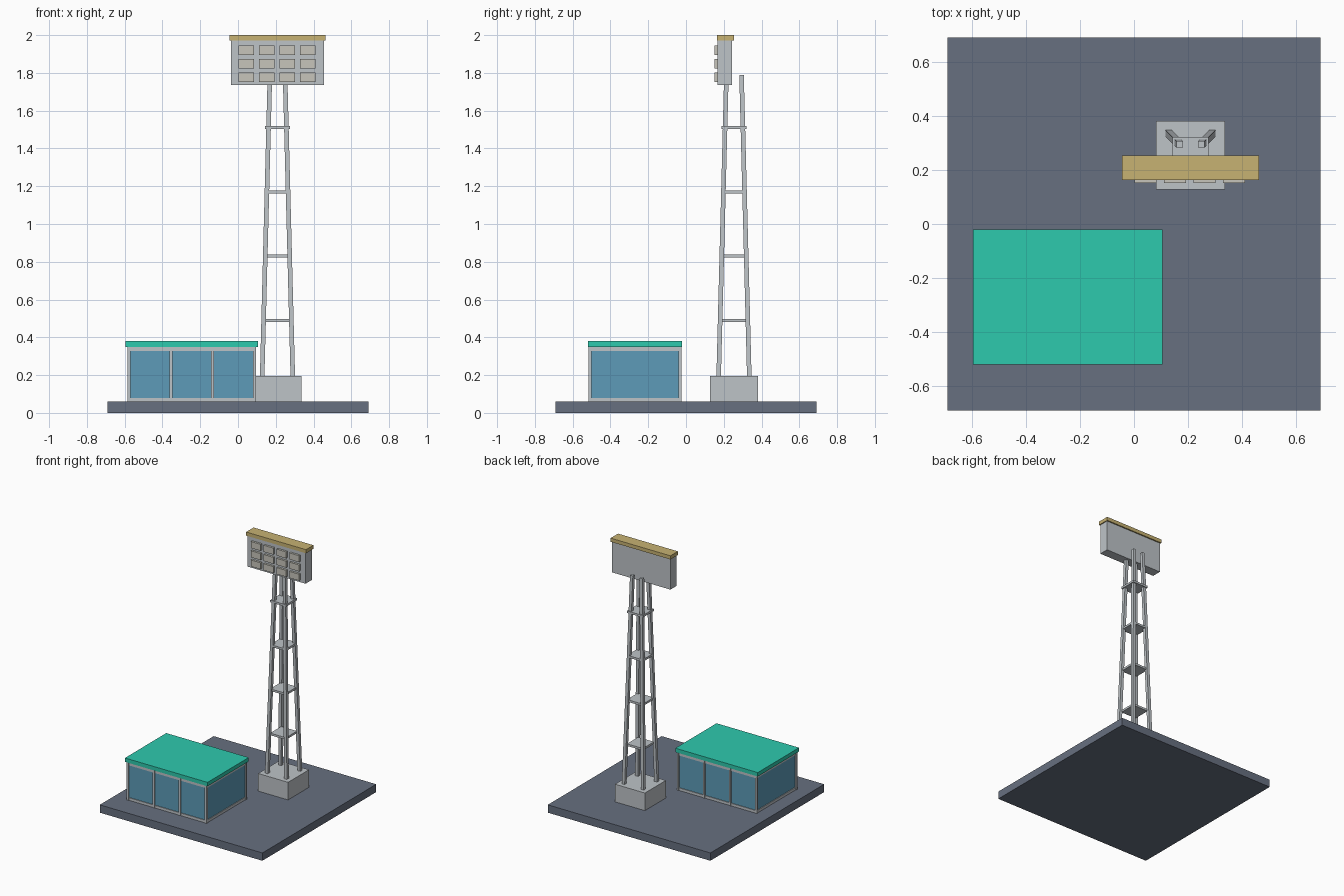
import bpy
import bmesh
from mathutils import Vector

cube = bpy.data.objects.get("Cube")
if cube:
    bpy.data.objects.remove(cube, do_unlink=True)


def material(name, r, g, b):
    m = bpy.data.materials.new(name)
    m.use_nodes = True
    m.diffuse_color = (r, g, b, 1)
    m.node_tree.nodes["Principled BSDF"].inputs["Base Color"].default_value = (r, g, b, 1)
    return m


slate = material("slate ground", 0.135, 0.16, 0.215)
steel = material("light steel", 0.515, 0.55, 0.575)
glass = material("blue glass", 0.11, 0.33, 0.48)
teal = material("teal roof", 0.027, 0.585, 0.42)
sand = material("sand cap", 0.57, 0.445, 0.17)
lens = material("warm lamp", 0.575, 0.56, 0.5)


def add_object(name, bm, mat):
    bmesh.ops.recalc_face_normals(bm, faces=bm.faces)
    mesh = bpy.data.meshes.new(name)
    bm.to_mesh(mesh)
    bm.free()
    mesh.materials.append(mat)
    ob = bpy.data.objects.new(name, mesh)
    bpy.context.collection.objects.link(ob)
    return ob


def box(name, x, y, z, mat):
    """Box from (low, high) ranges."""
    bm = bmesh.new()
    bmesh.ops.create_cube(bm, size=1)
    for v in bm.verts:
        v.co = Vector(r[0] if c < 0 else r[1] for c, r in zip(v.co, (x, y, z)))
    return add_object(name, bm, mat)


def around(c, half):
    return (c - half, c + half)


# Ground slab
GROUND = 0.06
box("ground_slab", around(0, 0.69), around(0, 0.69), (0, GROUND), slate)

# Kiosk: glass body, posts, mullions, rails and roof
X0, X1, Y0, Y1, TOP = -0.584, 0.095, -0.516, -0.024, 0.35
BAR, INSET = 0.016, 0.008
box("kiosk_glass", (X0 + INSET, X1 - INSET), (Y0 + INSET, Y1 - INSET), (GROUND, TOP), glass)
box("kiosk_roof", (-0.595, 0.105), (-0.52, -0.02), (TOP, 0.38), teal)
step = (X1 - X0 - BAR) / 3
for side, y in (("front", (Y0, Y0 + BAR)), ("back", (Y1 - BAR, Y1))):
    for i in range(4):
        x = X0 + i * step
        kind = "post" if i in (0, 3) else "mullion"
        box(f"kiosk_{side}_{kind}_{i}", (x, x + BAR), y, (GROUND, TOP), steel)
rail_heights = (("lower", (GROUND, 0.08)), ("upper", (0.328, TOP)))
for level, z in rail_heights:
    for side, y in (("front", (Y0 + 0.003, Y0 + BAR)), ("back", (Y1 - BAR, Y1 - 0.003))):
        box(f"kiosk_{side}_{level}_rail", (X0 + BAR, X1 - BAR), y, z, steel)
    for side, x in (("right", (X0 + 0.003, X0 + BAR)), ("left", (X1 - BAR, X1 - 0.003))):
        box(f"kiosk_{side}_{level}_rail", x, (Y0 + BAR, Y1 - BAR), z, steel)

# Tower: footing, four leaning legs, platforms
TX, TY = 0.209, 0.254
FOOT = 0.195
box("tower_footing", around(TX, 0.127), around(TY, 0.127), (GROUND, FOOT), steel)


def leg(name, sx, sy):
    bm = bmesh.new()
    bmesh.ops.create_cube(bm, size=1)
    for v in bm.verts:
        spread, z = (0.04, 1.79) if v.co.z > 0 else (0.081, FOOT)
        v.co = (TX + sx * spread + v.co.x * 0.024, TY + sy * spread + v.co.y * 0.024, z)
    add_object(name, bm, steel)


for side, sx in (("right", -1), ("left", 1)):
    for end, sy in (("front", -1), ("back", 1)):
        leg(f"tower_leg_{end}_{side}", sx, sy)
for i in range(4):
    z = 0.49 + i * 0.34
    box(f"tower_platform_{i + 1}", around(TX, 0.067), around(TY, 0.067), around(z, 0.008), steel)

# Lamp head with its cap and grid of lamps
box("lamp_head", around(TX, 0.247), (0.168, 0.243), (1.735, 1.972), steel)
box("lamp_head_cap", around(TX, 0.254), (0.163, 0.253), (1.972, 2.0), sand)
for row in range(3):
    for col in range(4):
        x = 0.043 + col * 0.109
        z = 1.777 + row * 0.071
        box(f"lamp_{row + 1}_{col + 1}", around(x, 0.041), (0.152, 0.17), around(z, 0.025), lens)
